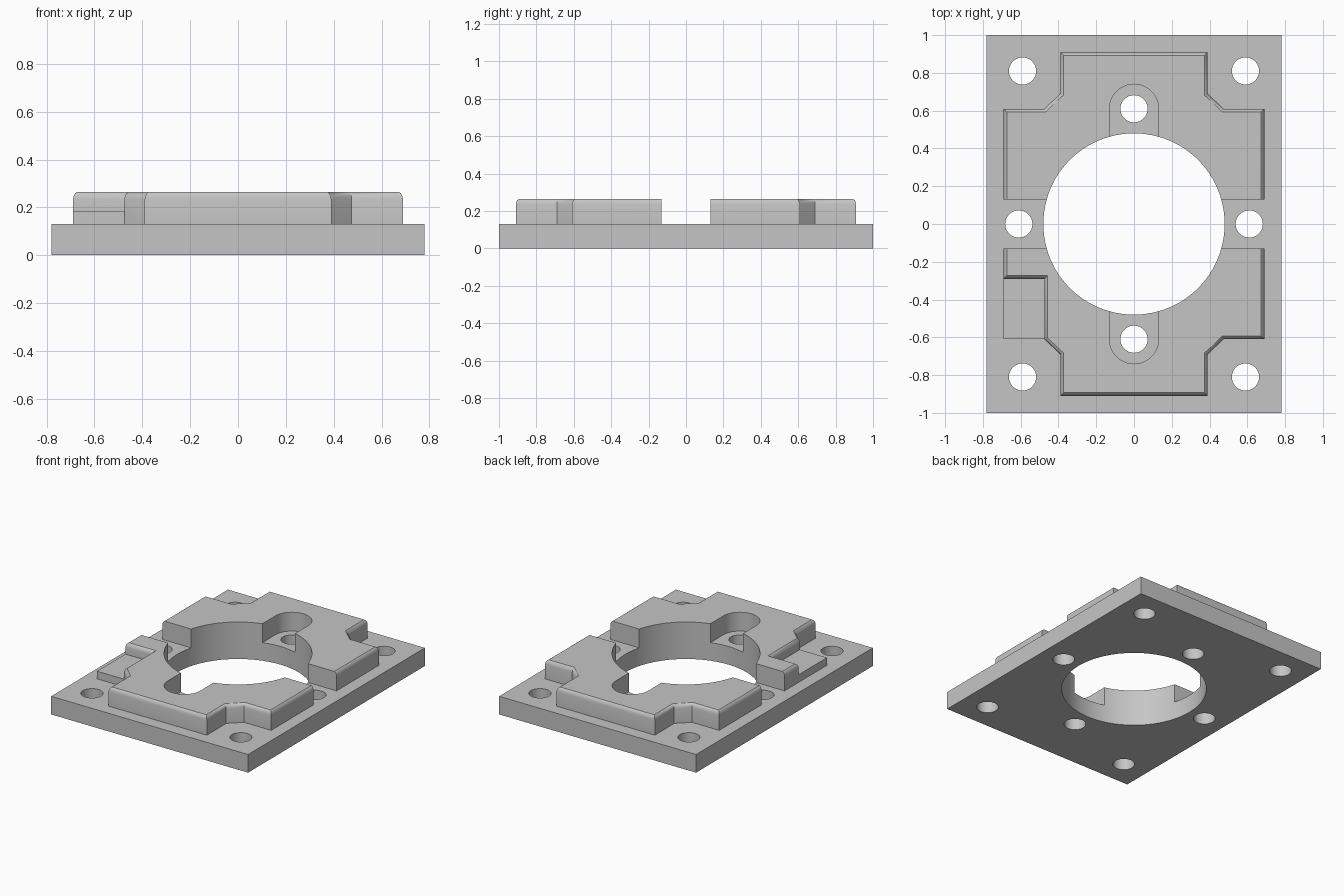
import bpy
import bmesh
import math

if "Cube" in bpy.data.objects:
    bpy.data.objects.remove(bpy.data.objects["Cube"], do_unlink=True)

PLATE_TOP = 0.13
BLOCK_TOP = 0.265
HOLE_R = 0.072

grey = bpy.data.materials.new("light_grey")
grey.use_nodes = True
grey.diffuse_color = (0.56, 0.56, 0.56, 1)
grey.node_tree.nodes["Principled BSDF"].inputs["Base Color"].default_value = (0.56, 0.56, 0.56, 1)


def prism(name, outline, z0, z1, rounding=()):
    """Extrude an outline upward; rounding lists (inset, rise) steps at the top."""
    bm = bmesh.new()
    base = bm.faces.new([bm.verts.new((x, y, z0)) for x, y in outline])
    ext = bmesh.ops.extrude_face_region(bm, geom=[base], use_keep_orig=True)["geom"]
    top = next(g for g in ext if isinstance(g, bmesh.types.BMFace))
    for v in top.verts:
        v.co.z = z1
    bmesh.ops.recalc_face_normals(bm, faces=bm.faces)
    for inset, rise in rounding:
        bmesh.ops.inset_region(bm, faces=[top], thickness=inset, use_even_offset=True)
        for v in top.verts:
            v.co.z += rise
    mesh = bpy.data.meshes.new(name)
    bm.to_mesh(mesh)
    bm.free()
    mesh.materials.append(grey)
    obj = bpy.data.objects.new(name, mesh)
    bpy.context.collection.objects.link(obj)
    return obj


def box(name, x0, x1, y0, y1, z0, z1):
    return prism(name, [(x0, y0), (x1, y0), (x1, y1), (x0, y1)], z0, z1)


def arc(cx, cy, r, start, end, count):
    return [(cx + r * math.cos(start + (end - start) * i / count),
             cy + r * math.sin(start + (end - start) * i / count)) for i in range(count + 1)]


def cylinder(name, cx, cy, r, sides):
    return prism(name, arc(cx, cy, r, 0, 2 * math.pi, sides)[:-1], -0.1, 0.4)


def combine(target, tool, operation):
    """Apply a boolean and discard the tool object."""
    tool.hide_render = True
    mod = target.modifiers.new(operation.title(), "BOOLEAN")
    mod.object = tool
    mod.operation = operation
    mod.solver = "EXACT"
    bpy.context.view_layer.objects.active = target
    bpy.ops.object.modifier_apply(modifier=mod.name)
    bpy.data.objects.remove(tool, do_unlink=True)


# Base plate
plate = box("mounting_plate", -0.78, 0.78, -1, 1, 0, PLATE_TOP)

# Raised boss with stepped corners and one notched corner
corner = [(0.69, 0.61), (0.475, 0.61), (0.39, 0.69), (0.39, 0.91)]
outline = corner + [(-x, y) for x, y in reversed(corner)]
outline += [(-0.69, -0.29), (-0.475, -0.29)]
outline += [(-x, -y) for x, y in corner[1:]]
outline += [(x, -y) for x, y in reversed(corner)]
rounded_rim = [(0.003, 0.013), (0.005, 0.010), (0.009, 0.007)]
boss = prism("raised_boss", outline, 0.06, BLOCK_TOP - 0.03, rounded_rim)
combine(plate, boss, "UNION")

# Low ledge filling the notch
ledge = box("low_ledge", -0.69, -0.44, -0.61, -0.25, 0.06, 0.185)
combine(plate, ledge, "UNION")

# Cross channel that splits the boss in two
combine(plate, box("channel_cutter", -0.9, 0.9, -PLATE_TOP, PLATE_TOP, PLATE_TOP, 0.4), "DIFFERENCE")

# Round-ended pockets opening into the bore
for s in (1, -1):
    curve = [(x, s * y) for x, y in arc(0, 0.61, 0.13, 0, math.pi, 24)]
    pocket = prism("pocket_cutter", curve + [(-0.13, s * 0.3), (0.13, s * 0.3)], PLATE_TOP, 0.4)
    combine(plate, pocket, "DIFFERENCE")

# Central bore and bolt holes
combine(plate, cylinder("bore_cutter", 0, 0, 0.48, 96), "DIFFERENCE")
holes = [(x, y) for x in (-0.59, 0.59) for y in (-0.81, 0.81)]
holes += [(0.61, 0), (-0.61, 0), (0, 0.61), (0, -0.61)]
for x, y in holes:
    combine(plate, cylinder("hole_cutter", x, y, HOLE_R, 32), "DIFFERENCE")

# Smooth curved walls, crisp edges
bpy.ops.object.select_all(action="DESELECT")
plate.select_set(True)
bpy.context.view_layer.objects.active = plate
bpy.ops.object.shade_smooth_by_angle(angle=math.radians(30))
